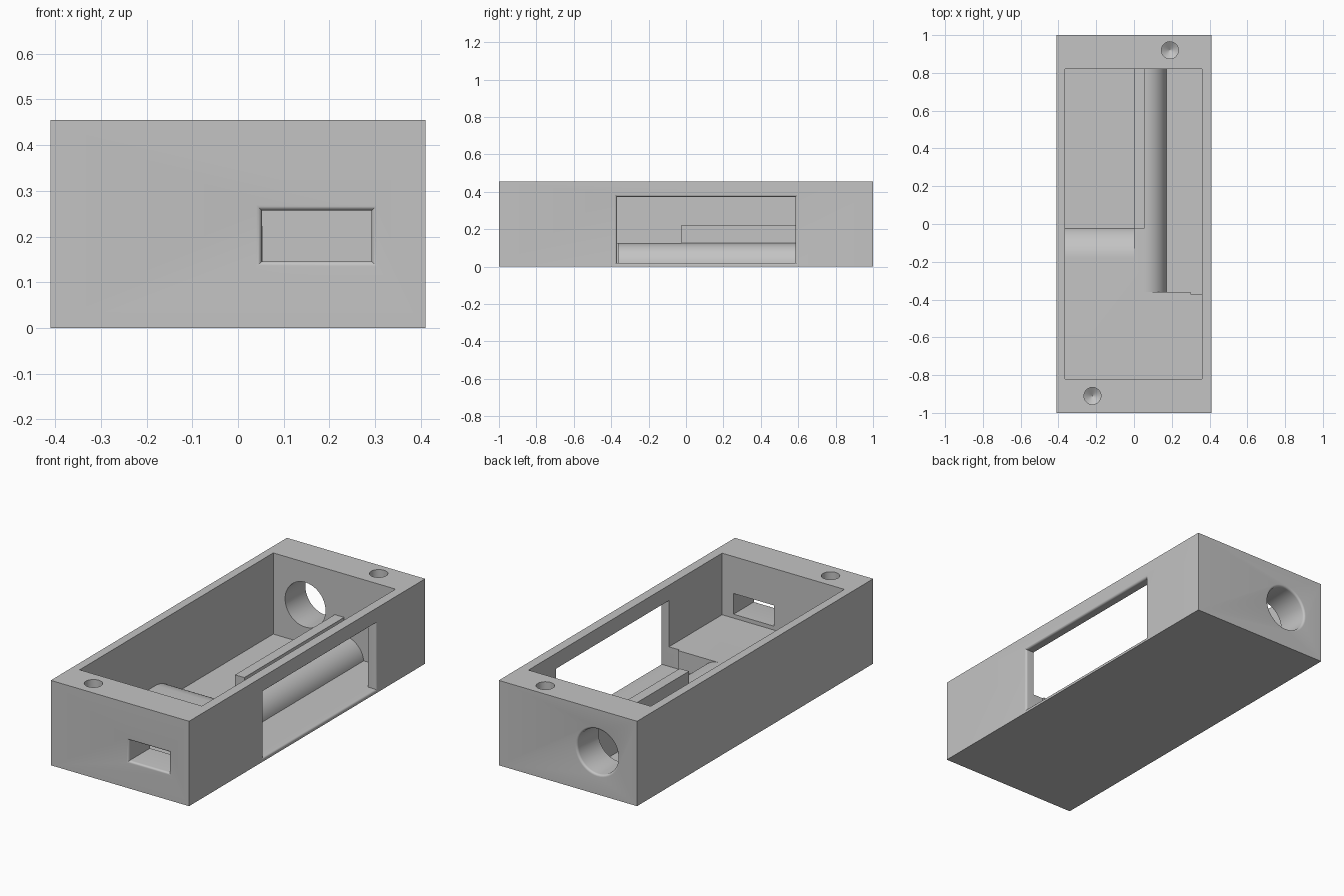
import bpy, bmesh, math
from mathutils import Vector

cube = bpy.data.objects.get("Cube")
if cube:
    bpy.data.objects.remove(cube, do_unlink=True)

grey = bpy.data.materials.new("plain_grey")
grey.use_nodes = True
colour = (0.55, 0.55, 0.55, 1)
grey.diffuse_color = colour
grey.node_tree.nodes["Principled BSDF"].inputs["Base Color"].default_value = colour

# Main dimensions
WX, WY, TOP = 0.41, 1.0, 0.455
IN_L, IN_R, IN_Y = -0.365, 0.36, 0.82
FLOOR, SHELF = 0.02, 0.125
RIDGE_R = 0.055


def loft(name, axis, rings):
    """Solid skinned over (outline, depth) rings stacked along an axis."""
    place = {"x": lambda u, v, w: (w, u, v),
             "y": lambda u, v, w: (u, w, v),
             "z": lambda u, v, w: (u, v, w)}[axis]
    bm = bmesh.new()
    loops = [[bm.verts.new(Vector(place(u, v, w))) for u, v in pts] for pts, w in rings]
    n = len(loops[0])
    for a, b in zip(loops, loops[1:]):
        for i in range(n):
            j = (i + 1) % n
            bm.faces.new((a[i], a[j], b[j], b[i]))
    bm.faces.new(loops[0])
    bm.faces.new(loops[-1])
    bmesh.ops.recalc_face_normals(bm, faces=bm.faces)
    mesh = bpy.data.meshes.new(name)
    bm.to_mesh(mesh)
    bm.free()
    mesh.materials.append(grey)
    obj = bpy.data.objects.new(name, mesh)
    bpy.context.collection.objects.link(obj)
    return obj


def rect(u0, u1, v0, v1, grow=0):
    return [(u0 - grow, v0 - grow), (u1 + grow, v0 - grow),
            (u1 + grow, v1 + grow), (u0 - grow, v1 + grow)]


def circle(u, v, r, n=48):
    return [(u + r * math.cos(2 * math.pi * i / n), v + r * math.sin(2 * math.pi * i / n))
            for i in range(n)]


def prism(name, axis, pts, w0, w1):
    return loft(name, axis, [(pts, w0), (pts, w1)])


def flared(name, axis, outline, start, face, r=0.012, steps=5):
    """Through cutter whose mouth rounds outward at the outer face."""
    s = math.copysign(1, face)
    rings = [(outline(0), start)]
    for i in range(steps + 1):
        a = math.pi / 2 * i / steps
        rings.append((outline(r * (1 - math.cos(a))), face - s * r * (1 - math.sin(a))))
    rings.append((outline(r), face + s * 0.05))
    return loft(name, axis, rings)


def rounded_drop(start, radius, end, steps=16):
    """Convex slope from the shelf down to the floor, closed above the well."""
    cz = SHELF - radius
    limit = math.acos((FLOOR - cz) / radius)
    pts = [(start + radius * math.sin(limit * i / steps),
            cz + radius * math.cos(limit * i / steps)) for i in range(steps + 1)]
    return pts + [(end, FLOOR), (end, 0.2), (start, 0.2)]


# Case body
case = prism("case_body", "z", rect(-WX, WX, -WY, WY), 0, TOP)

# Cavity, the two sunken wells and the openings
cutters = [
    prism("cavity", "z", rect(IN_L, IN_R, -IN_Y, IN_Y), SHELF, TOP + 0.1),
    prism("left_well", "x", rounded_drop(-0.18, 0.17, IN_Y), IN_L, 0),
    prism("right_well", "y", rounded_drop(RIDGE_R, 0.117, IN_R), -0.36, IN_Y),
    flared("side_window", "x", lambda g: rect(-0.37, 0.585, FLOOR, 0.373, g), 0.3, WX),
    flared("front_slot", "y", lambda g: rect(0.052, 0.292, 0.146, 0.257, g), -0.75, -WY),
    flared("back_hole", "y", lambda g: circle(-0.175, 0.228, 0.12 + g), 0.75, WY),
]
# Screw holes with drilled conical ends
for x, y in ((0.19, 0.92), (-0.22, -0.91)):
    cutters.append(loft("screw_hole", "z", [
        (circle(x, y, 0.001, 32), 0.17), (circle(x, y, 0.045, 32), 0.2),
        (circle(x, y, 0.045, 32), TOP + 0.05)]))

for cutter in cutters:
    bpy.context.view_layer.objects.active = case
    mod = case.modifiers.new(cutter.name, "BOOLEAN")
    mod.operation = "DIFFERENCE"
    mod.solver = "EXACT"
    mod.object = cutter
    bpy.ops.object.modifier_apply(modifier=mod.name)
    bpy.data.objects.remove(cutter, do_unlink=True)

# Divider ridge between the wells
ridge = prism("divider_ridge", "z", rect(0, RIDGE_R, -0.025, IN_Y), SHELF, 0.222)

bpy.ops.object.select_all(action="DESELECT")
for obj in (case, ridge):
    obj.select_set(True)
bpy.context.view_layer.objects.active = case
bpy.ops.object.shade_smooth_by_angle(angle=math.radians(30))
